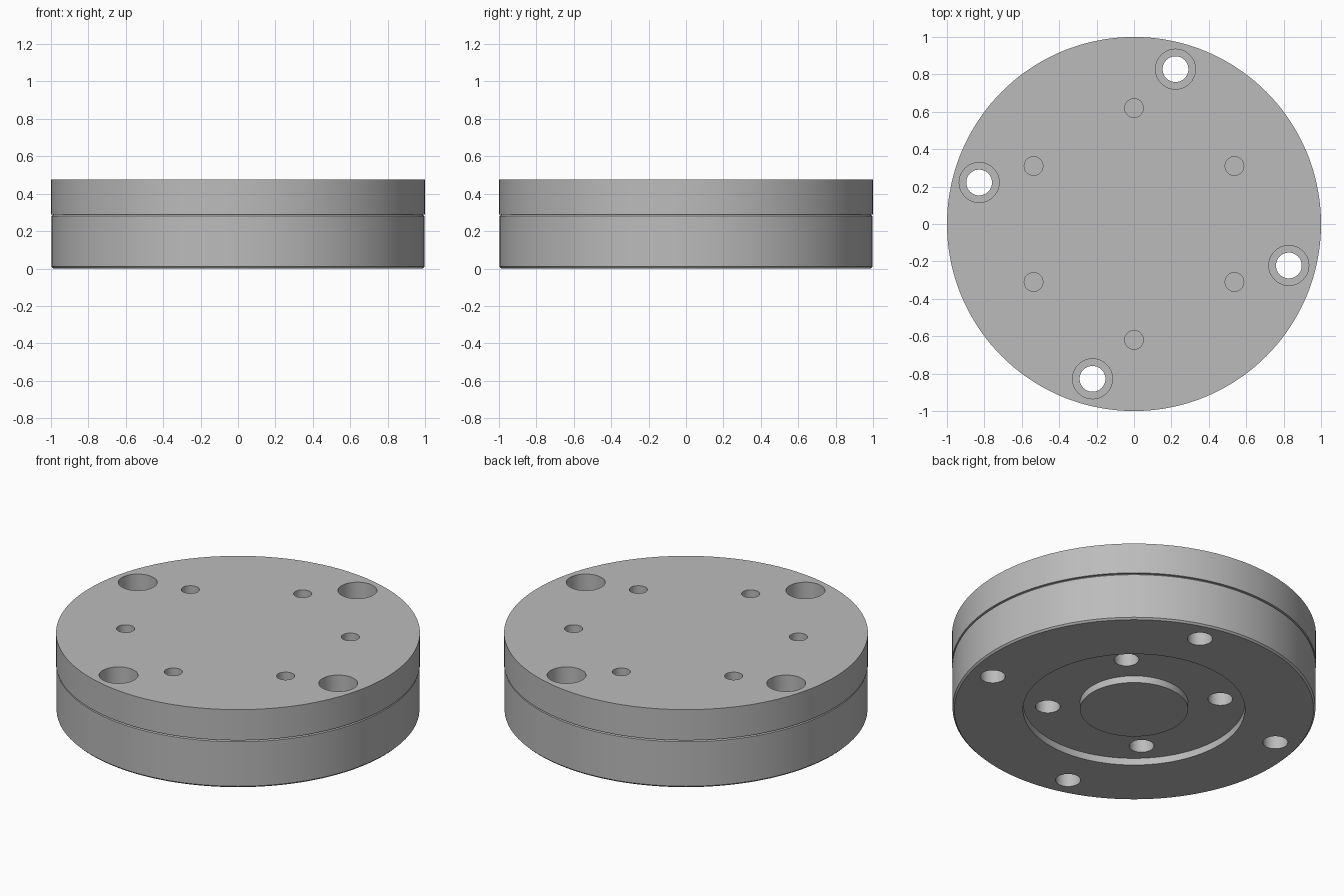
import bpy, bmesh, math
from mathutils import Matrix, Vector

if "Cube" in bpy.data.objects:
    bpy.data.objects.remove(bpy.data.objects["Cube"])

HEIGHT, SEAM = 0.476, 0.29

steel = bpy.data.materials.new("plain grey metal")
steel.use_nodes = True
grey = (0.5, 0.5, 0.5, 1)
steel.diffuse_color = grey
steel.node_tree.nodes["Principled BSDF"].inputs["Base Color"].default_value = grey


def add_object(name, bm):
    bmesh.ops.recalc_face_normals(bm, faces=bm.faces)
    mesh = bpy.data.meshes.new(name)
    bm.to_mesh(mesh)
    bm.free()
    mesh.materials.append(steel)
    obj = bpy.data.objects.new(name, mesh)
    bpy.context.collection.objects.link(obj)
    return obj


def lathe(name, profile, steps=144):
    """Turn an (r, z) profile, which starts and ends on the axis."""
    bm = bmesh.new()
    verts = [bm.verts.new((r, 0, z)) for r, z in profile]
    edges = [bm.edges.new(pair) for pair in zip(verts, verts[1:])]
    bmesh.ops.spin(bm, geom=verts + edges, cent=(0, 0, 0), axis=(0, 0, 1),
                   angle=math.tau, steps=steps, use_duplicate=False)
    bmesh.ops.remove_doubles(bm, verts=bm.verts, dist=1e-5)
    return add_object(name, bm)


def drill(target, count, start, circle, radius, z0, z1):
    """Cut a ring of equally spaced round holes between two heights."""
    bm = bmesh.new()
    for i in range(count):
        a = math.radians(start) + math.tau * i / count
        place = Vector((circle * math.cos(a), circle * math.sin(a), (z0 + z1) / 2))
        bmesh.ops.create_cone(bm, cap_ends=True, segments=40, radius1=radius,
                              radius2=radius, depth=z1 - z0,
                              matrix=Matrix.Translation(place))
    cutter = add_object("hole_cutter", bm)
    cutter.hide_render = True
    mod = target.modifiers.new("holes", 'BOOLEAN')
    mod.operation, mod.solver, mod.object = 'DIFFERENCE', 'EXACT', cutter
    bpy.context.view_layer.objects.active = target
    bpy.ops.object.modifier_apply(modifier=mod.name)
    bpy.data.objects.remove(cutter)


# Upper plate: plain disc
plate = lathe("upper_plate", [(0, SEAM), (1, SEAM), (1, HEIGHT), (0, HEIGHT)])

# Lower body: chamfered rims, annular recess around a central boss
c, rim, recess = 0.01, 0.997, 0.042
body = lathe("lower_body", [
    (0, 0), (0.297, 0), (0.297, recess), (0.61, recess), (0.61, 0),
    (rim - c, 0), (rim, c), (rim, SEAM - c), (rim - c, SEAM), (0, SEAM)])

# Through bolt holes with counterbores in the upper plate
for part in (plate, body):
    drill(part, 4, 75, 0.857, 0.069, -0.1, 0.6)
drill(plate, 4, 75, 0.857, 0.107, HEIGHT - 0.14, 0.6)

# Blind holes: six in the top, four in the recess floor
drill(plate, 6, 90, 0.62, 0.05, HEIGHT - 0.16, 0.6)
drill(body, 4, 45, 0.476, 0.068, -0.1, 0.24)

# Smooth round walls with sharp rims
for part in (plate, body):
    bpy.ops.object.select_all(action='DESELECT')
    part.select_set(True)
    bpy.context.view_layer.objects.active = part
    bpy.ops.object.shade_smooth_by_angle(angle=math.radians(30))
